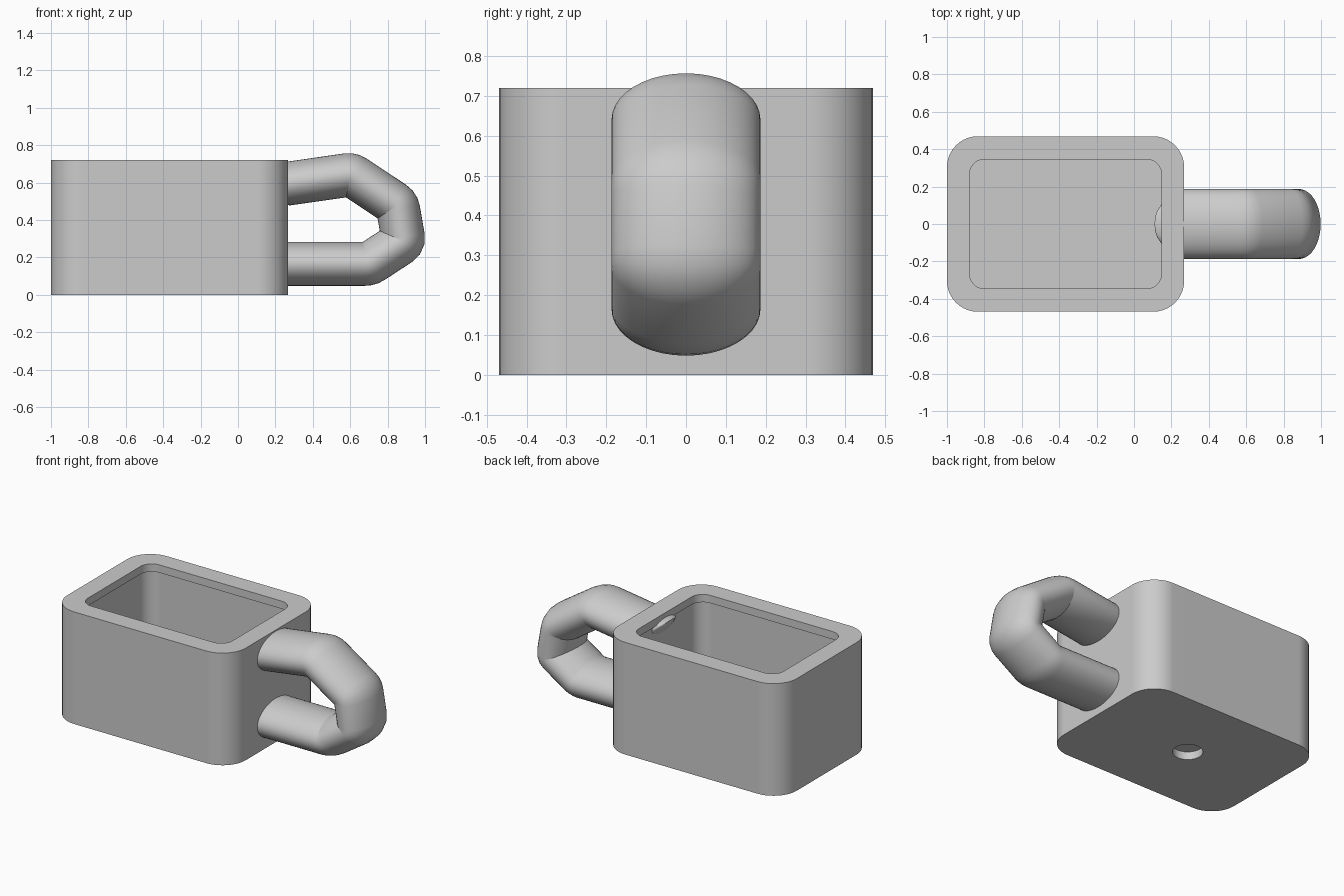
import bpy, bmesh, math
from mathutils import Vector

cube = bpy.data.objects.get("Cube")
if cube:
    bpy.data.objects.remove(cube, do_unlink=True)

grey = bpy.data.materials.new("plain grey")
grey.use_nodes = True
grey.diffuse_color = (0.6, 0.6, 0.6, 1)
grey.node_tree.nodes["Principled BSDF"].inputs["Base Color"].default_value = (0.6, 0.6, 0.6, 1)


def rounded_rect(cx, hx, hy, r, z, steps=10):
    """Closed loop of a rectangle with round corners; r = hx = hy gives a circle."""
    loop = []
    for i, (sx, sy) in enumerate([(1, 1), (-1, 1), (-1, -1), (1, -1)]):
        for k in range(steps + 1):
            a = (i + k / steps) * math.pi / 2
            loop.append(Vector((cx + sx * (hx - r) + r * math.cos(a),
                                sy * (hy - r) + r * math.sin(a), z)))
    return loop


def loft(name, loops, angle):
    """Skin a list of equal loops, closing both ends."""
    bm = bmesh.new()
    rings = [[bm.verts.new(p) for p in loop] for loop in loops]
    for a, b in zip(rings, rings[1:]):
        for i in range(len(a)):
            j = (i + 1) % len(a)
            bm.faces.new((a[i], a[j], b[j], b[i]))
    bm.faces.new(rings[0])
    bm.faces.new(rings[-1])
    bmesh.ops.remove_doubles(bm, verts=bm.verts, dist=0.0002)
    bmesh.ops.recalc_face_normals(bm, faces=bm.faces)
    mesh = bpy.data.meshes.new(name)
    bm.to_mesh(mesh)
    bm.free()
    mesh.materials.append(grey)
    obj = bpy.data.objects.new(name, mesh)
    bpy.context.collection.objects.link(obj)
    bpy.ops.object.select_all(action='DESELECT')
    obj.select_set(True)
    bpy.context.view_layer.objects.active = obj
    bpy.ops.object.shade_smooth_by_angle(angle=math.radians(angle))
    return obj


# Cup body: blind hole underneath, outer wall, rim, lip and slightly undercut cavity
cx, hole_x = -0.366, -0.4
body = loft("cup_body", [
    rounded_rect(hole_x, 0.087, 0.087, 0.087, 0.05),
    rounded_rect(hole_x, 0.087, 0.087, 0.087, 0),
    rounded_rect(cx, 0.634, 0.469, 0.165, 0),
    rounded_rect(cx, 0.634, 0.469, 0.165, 0.72),
    rounded_rect(cx, 0.513, 0.346, 0.08, 0.72),
    rounded_rect(cx, 0.513, 0.346, 0.08, 0.67),
    rounded_rect(cx, 0.525, 0.358, 0.09, 0.67),
    rounded_rect(cx, 0.525, 0.358, 0.09, 0.06),
], 35)
weighted = body.modifiers.new("flat_walls", 'WEIGHTED_NORMAL')
weighted.keep_sharp = True

# Handle path in x, z: straight runs with short bends at the corners
corners = [Vector(p) for p in [(0.265, 0.594), (0.605, 0.643), (0.853, 0.478),
                               (0.886, 0.286), (0.701, 0.165), (0.2, 0.165)]]
path = []
# rounded end whose top pokes through the wall into the cavity
for x, size in [(0.11, 0.03), (0.114, 0.22), (0.124, 0.38), (0.145, 0.55),
                (0.18, 0.75), (0.22, 0.92)]:
    lift = 0.11 * (1 - size ** 2)
    path.append((Vector((x, 0.594 + (x - 0.265) * 0.143 + lift)), size))
path.append((corners[0], 1))
for before, p, after in zip(corners, corners[1:], corners[2:]):
    a = p + (before - p).normalized() * 0.022
    b = p + (after - p).normalized() * 0.022
    for t in (0, 0.33, 0.67, 1):
        path.append((a * (1 - t) ** 2 + p * 2 * t * (1 - t) + b * t * t, 1))
path.append((corners[-1], 1))

# Handle: oval section swept along the path, upright while the end is tapered
rings = []
for i, (p, size) in enumerate(path):
    d = (path[min(i + 1, len(path) - 1)][0] - path[max(i - 1, 0)][0]).normalized()
    if size < 1:
        d = Vector((1, 0))
    ring = []
    for k in range(40):
        a = math.tau * k / 40
        side, up = 0.187 * size * math.cos(a), 0.117 * size ** 2 * math.sin(a)
        ring.append(Vector((p.x - d.y * up, side, p.y + d.x * up)))
    rings.append(ring)
loft("handle", rings, 40)
